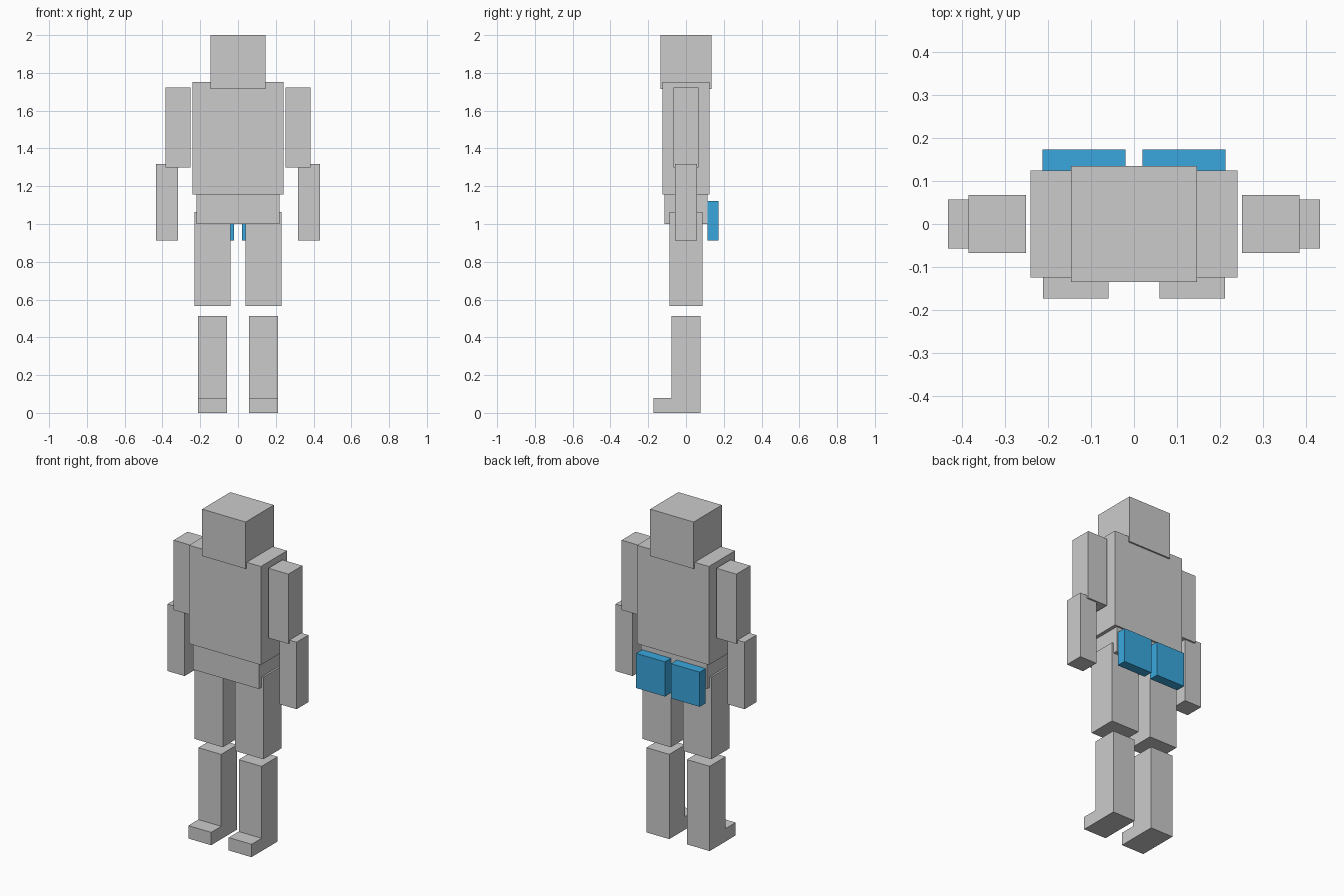
import bpy, bmesh

if "Cube" in bpy.data.objects:
    bpy.data.objects.remove(bpy.data.objects["Cube"])

def prism(name, profile, x0, x1, mat=None):
    """Extrude a (y, z) profile along x from x0 to x1."""
    bm = bmesh.new()
    face = bm.faces.new([bm.verts.new((x0, y, z)) for y, z in profile])
    ext = bmesh.ops.extrude_face_region(bm, geom=[face])
    moved = [v for v in ext["geom"] if isinstance(v, bmesh.types.BMVert)]
    bmesh.ops.translate(bm, verts=moved, vec=(x1 - x0, 0, 0))
    bmesh.ops.recalc_face_normals(bm, faces=bm.faces)
    mesh = bpy.data.meshes.new(name)
    bm.to_mesh(mesh)
    bm.free()
    obj = bpy.data.objects.new(name, mesh)
    bpy.context.collection.objects.link(obj)
    if mat:
        mesh.materials.append(mat)
    return obj

def box(name, x, y, z, mat=None):
    (y0, y1), (z0, z1) = y, z
    return prism(name, [(y0, z0), (y1, z0), (y1, z1), (y0, z1)], *x, mat)

blue = bpy.data.materials.new("blue")
blue.diffuse_color = (0.042, 0.39, 0.73, 1)
blue.use_nodes = True
blue.node_tree.nodes["Principled BSDF"].inputs["Base Color"].default_value = blue.diffuse_color

# Head, chest and hips
box("head", (-0.146, 0.146), (-0.135, 0.135), (1.716, 2.0))
box("torso", (-0.241, 0.241), (-0.125, 0.125), (1.155, 1.752))
box("hips", (-0.22, 0.22), (-0.115, 0.115), (1.0, 1.155))

# L-shaped side profile of shin and foot
shin_profile = [(-0.173, 0), (0.076, 0), (0.076, 0.514),
                (-0.077, 0.514), (-0.077, 0.078), (-0.173, 0.078)]

for side, s in (("left", 1), ("right", -1)):
    # Arms
    box(f"{side}_upper_arm", (s * 0.251, s * 0.385), (-0.067, 0.067), (1.299, 1.722))
    box(f"{side}_forearm", (s * 0.318, s * 0.433), (-0.057, 0.057), (0.912, 1.318))
    # Legs
    box(f"{side}_thigh", (s * 0.041, s * 0.231), (-0.087, 0.087), (0.566, 1.063))
    prism(f"{side}_shin_and_foot", shin_profile, s * 0.059, s * 0.212)
    # Blue pad behind the hips
    box(f"{side}_back_pad", (s * 0.02, s * 0.213), (0.115, 0.173), (0.912, 1.122), blue)
